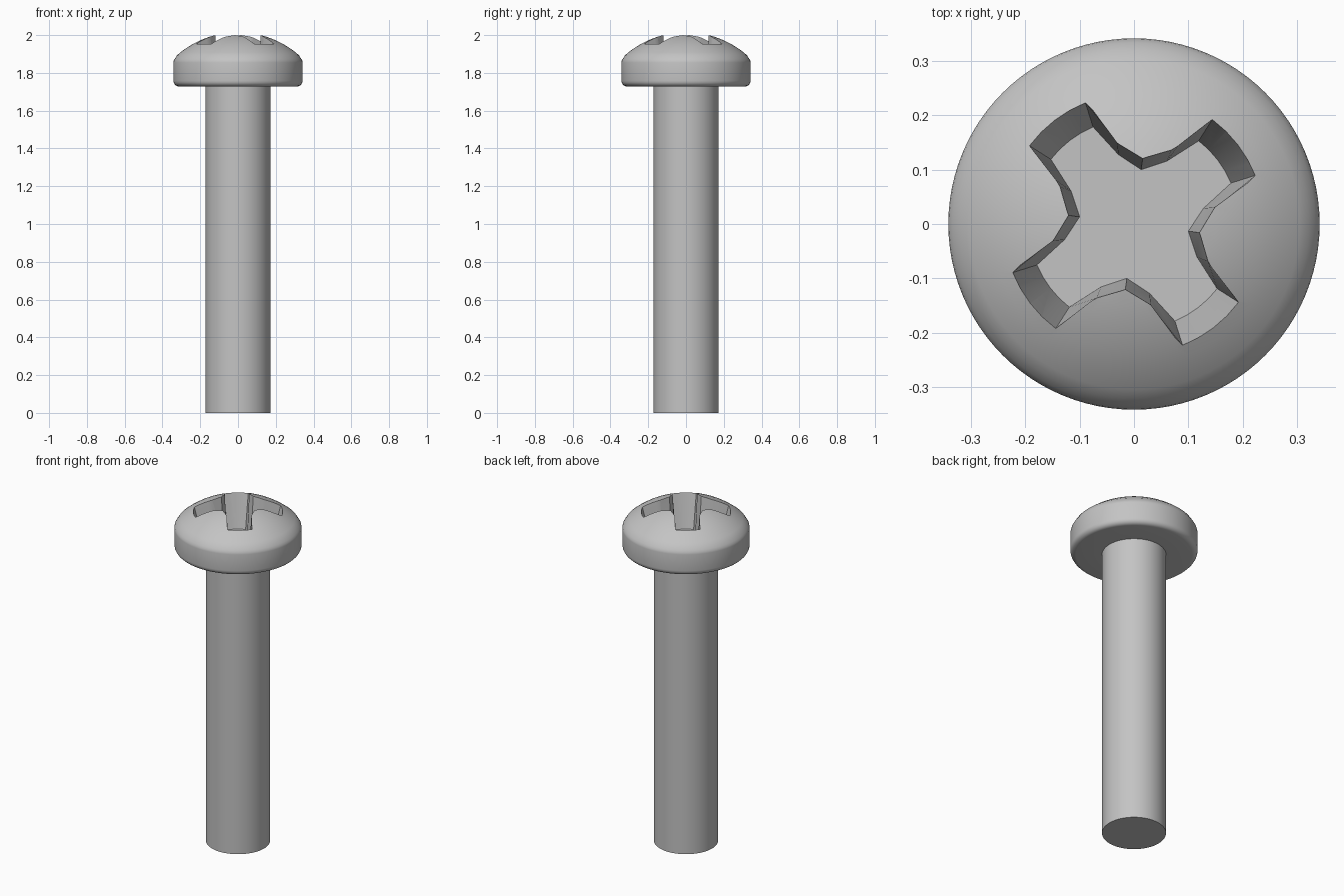
import bpy, bmesh, math

if "Cube" in bpy.data.objects:
    bpy.data.objects.remove(bpy.data.objects["Cube"])

SIDES = 96
steel = bpy.data.materials.new("grey_steel")
steel.diffuse_color = (0.55, 0.55, 0.55, 1)
steel.use_nodes = True
steel.node_tree.nodes["Principled BSDF"].inputs["Base Color"].default_value = steel.diffuse_color


def make_object(name, bm):
    bmesh.ops.recalc_face_normals(bm, faces=bm.faces[:])
    mesh = bpy.data.meshes.new(name)
    bm.to_mesh(mesh)
    bm.free()
    mesh.materials.append(steel)
    obj = bpy.data.objects.new(name, mesh)
    bpy.context.collection.objects.link(obj)
    return obj


def skin(bm, rings):
    """Bridge equal-length rings of points and cap both ends."""
    loops = [[bm.verts.new(p) for p in ring] for ring in rings]
    n = len(loops[0])
    for a, b in zip(loops, loops[1:]):
        for i in range(n):
            j = (i + 1) % n
            bm.faces.new((a[i], a[j], b[j], b[i]))
    bm.faces.new(loops[0][::-1])
    bm.faces.new(loops[-1])


# Shank and pan head turned as one profile (radius, height)
HEAD_R, SHANK_R, UNDER = 0.342, 0.172, 1.728
profile = [(SHANK_R, 0), (SHANK_R, UNDER)]
for k in range(6):                                   # rounded lower rim
    a = math.radians(-90 + 18 * k)
    profile.append((HEAD_R - 0.03 + 0.03 * math.cos(a), UNDER + 0.03 + 0.03 * math.sin(a)))
profile += [(HEAD_R, 1.855), (0.340, 1.866), (0.334, 1.876)]
DOME_R, APEX = 0.49, 2.015
for r in (0.322, 0.305, 0.285, 0.262, 0.238, 0.21, 0.18, 0.15, 0.12, 0.09, 0.05):
    profile.append((r, APEX - DOME_R + math.sqrt(DOME_R ** 2 - r ** 2)))
bm = bmesh.new()
skin(bm, [[(r * math.cos(2 * math.pi * i / SIDES), r * math.sin(2 * math.pi * i / SIDES), z)
           for i in range(SIDES)] for r, z in profile])
screw = make_object("screw_body", bm)


# Tapered cross recess used as a cutter
def cross(z, tip_r, tip_half, shoulder_r, shoulder_half, valley_r):
    tip = math.asin(tip_half / tip_r)
    sh = math.asin(shoulder_half / shoulder_r)
    arm = [(shoulder_r, -sh)] + [(tip_r, tip * t / 2) for t in (-2, -1, 0, 1, 2)]
    arm += [(shoulder_r, sh), (valley_r, math.pi / 4)]
    pts = []
    for k in range(4):
        base = math.radians(37.5 + 90 * k)
        pts += [(r * math.cos(base + a), r * math.sin(base + a), z) for r, a in arm]
    return pts


bm = bmesh.new()
skin(bm, [cross(1.757, 0.194, 0.049, 0.131, 0.055, 0.101),
          cross(2.05, 0.264, 0.073, 0.158, 0.069, 0.126)])
cutter = make_object("recess_cutter", bm)
cutter.hide_render = True

# Cut the recess, then apply
mod = screw.modifiers.new("recess", "BOOLEAN")
mod.operation = "DIFFERENCE"
mod.solver = "EXACT"
mod.object = cutter
bpy.context.view_layer.objects.active = screw
screw.select_set(True)
bpy.ops.object.modifier_apply(modifier=mod.name)
bpy.data.objects.remove(cutter)

# Smooth turned surfaces, crisp recess and shank edges
bpy.ops.object.shade_smooth_by_angle(angle=math.radians(25))
